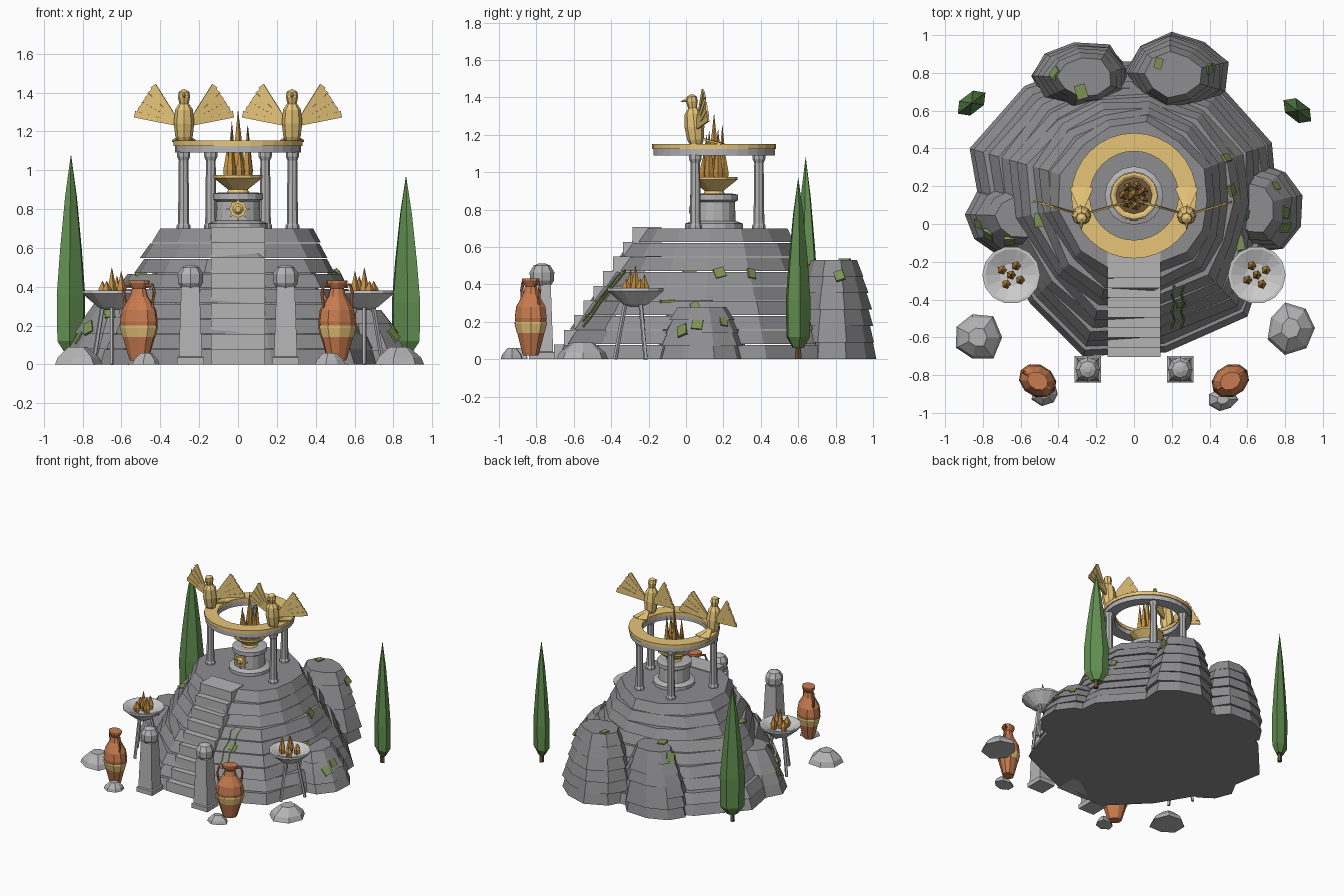
import bpy, bmesh, math, random
from mathutils import Vector, Matrix

if "Cube" in bpy.data.objects:
    bpy.data.objects.remove(bpy.data.objects["Cube"])

rnd = random.Random(4)
TAU = math.tau


def mat(name, c):
    m = bpy.data.materials.new(name)
    m.diffuse_color = (*c, 1)
    m.use_nodes = True
    m.node_tree.nodes["Principled BSDF"].inputs["Base Color"].default_value = m.diffuse_color
    return m


ROCK = mat("dark_rock", (.27, .27, .28))
STONE = mat("cut_stone", (.46, .46, .47))
PALE = mat("pale_stone", (.6, .6, .6))
GOLD = mat("gold", (.80, .56, .19))
CLAY = mat("terracotta", (.58, .20, .08))
LEAF = mat("cypress_green", (.12, .27, .08))
MOSS = mat("moss", (.20, .29, .09))
FIRE = mat("flame", (.55, .28, .06))
BARK = mat("bark", (.16, .09, .04))


def loft(name, stacks, m=None, M=Matrix()):
    """Closed low-poly solids; each stack is a list of equal-sized rings."""
    bm = bmesh.new()
    for rings in stacks:
        vs = [[bm.verts.new(M @ Vector(p)) for p in r] for r in rings]
        n = len(vs[0])
        for a, b in zip(vs, vs[1:]):
            for i in range(n):
                bm.faces.new((a[i], a[(i + 1) % n], b[(i + 1) % n], b[i]))
        bm.faces.new(vs[0][::-1])
        bm.faces.new(vs[-1])
    bmesh.ops.recalc_face_normals(bm, faces=bm.faces)
    me = bpy.data.meshes.new(name)
    bm.to_mesh(me)
    bm.free()
    ob = bpy.data.objects.new(name, me)
    bpy.context.collection.objects.link(ob)
    me.materials.append(m or STONE)
    return ob


def circle(r, z, n, a0=0):
    r = max(r, .0008)
    return [(r * math.cos(a0 + TAU * i / n), r * math.sin(a0 + TAU * i / n), z) for i in range(n)]


def lathe(name, prof, n, loc, m=None, rot=(0, 0, 0), scale=(1, 1, 1), a0=0):
    M = Matrix.LocRotScale(Vector(loc), Matrix.Rotation(rot[2], 3, 'Z') @ Matrix.Rotation(rot[0], 3, 'X'), Vector(scale))
    return loft(name, [[circle(r, z, n, a0) for r, z in prof]], m, M)


def tube(name, pts, r, m=None, n=5, M=Matrix()):
    pts = [Vector(p) for p in pts]
    rings = []
    for i, p in enumerate(pts):
        t = pts[min(i + 1, len(pts) - 1)] - pts[max(i - 1, 0)]
        q = t.to_track_quat('Z', 'Y')
        rings.append([p + q @ Vector(c) for c in circle(r, 0, n)])
    return loft(name, [rings], m, M)


# Terraced hill: nine slabs between the plateau and an irregular base outline
C = Vector((0, .15, 0))
base = [(-.87, .4), (-.80, .0), (-.55, -.42), (-.27, -.70), (.17, -.68), (.60, -.49), (.70, -.2),
        (.76, .1), (.73, .43), (.47, .72), (.12, .86), (-.25, .86), (-.58, .73)]
stacks = []
for k in range(9):
    rings = []
    jit = [rnd.uniform(-.045, .045) * (k > 0) for _ in base]
    for t, z in ((k / 9 - .035 * (k > 0), k * .078 + .003 * (k > 0)), ((k + .6) / 9, (k + 1) * .078 - .002)):
        ring = []
        for b, j in zip(base, jit):
            b = Vector((*b, 0))
            top = C + (b - C).normalized() * .37
            p = b.lerp(top, max(0, t + j))
            ring.append((p.x, p.y, z))
        rings.append(ring)
    stacks.append(rings)
loft("terraced_hill", stacks, ROCK)


# Layered boulders leaning on the hill
def boulder(name, x, y, rx, ry, h, layers, lean=.1):
    n, st = 9, []
    wob = [rnd.uniform(.9, 1.06) for _ in range(n)]
    for k in range(layers):
        rings = []
        lw = [w * rnd.uniform(.96, 1.03) for w in wob]
        for f, z, g in ((k / layers, k, 1), ((k + .9) / layers, k + 1, .93)):
            s = (1 - .42 * f ** 2) * g
            rings.append([(x * (1 - lean * f) + rx * s * w * math.cos(TAU * i / n + .3),
                           y + ry * s * w * math.sin(TAU * i / n + .3), z * h / layers) for i, w in enumerate(lw)])
        st.append(rings)
    loft(name, st, ROCK)


boulder("back_boulder_left", -.29, .775, .27, .195, .50, 6)
boulder("back_boulder_right", .235, .79, .27, .22, .53, 6)
boulder("side_boulder_left", -.69, .04, .20, .20, .32, 4)
boulder("side_boulder_right", .70, .08, .19, .23, .28, 4)

# Moss patches and creepers laid on the rock by ray casting
bpy.context.view_layer.update()
dg = bpy.context.evaluated_depsgraph_get()


def drop(x, y):
    ok, p, nrm, *_ = bpy.context.scene.ray_cast(dg, Vector((x, y, 2)), Vector((0, 0, -1)))
    return (p, nrm) if ok else (Vector((x, y, 0)), Vector((0, 0, 1)))


for x, y in ((-.42, .80), (.13, .85), (-.28, .70), (.49, .35), (.52, .18), (-.77, -.06), (-.82, .0), (.75, .2),
             (.6, .05), (.56, -.1), (.80, -.02), (-.5, .02), (-.66, -.09), (.40, .82), (.25, -.42), (.8, .06)):
    p, nrm = drop(x, y)
    a, b = rnd.uniform(.02, .03), rnd.uniform(.025, .04)
    M = Matrix.Translation(p) @ nrm.to_track_quat('Z', 'Y').to_matrix().to_4x4() @ Matrix.Rotation(rnd.uniform(-.5, .5), 4, 'Z')
    loft("moss_patch", [[[(-a, -b, z), (a, -b, z), (a, b, z), (-a, b, z)] for z in (-.01, .008)]], MOSS, M)
for x0 in (.2, .25):
    pts = [drop(x0 + .015 * (i % 2), -.55 + .045 * i)[0] + Vector((0, 0, .01)) for i in range(6)]
    tube("creeper", pts, .006, MOSS, 4)

# Stairway
for k in range(9):
    y0, z1 = -.705 + .0525 * k, (k + 1) * .0785
    y1 = -.13 if k == 8 else y0 + .12
    zb = max(0, z1 - .16)
    loft("stair_step", [[[(-.14, y0, z), (.14, y0, z), (.14, y1, z), (-.14, y1, z)] for z in (zb, z1)]])

# Altar, bowl, sun emblem and fire
lathe("altar", [(.155, .695), (.155, .725), (.115, .74), (.112, .84), (.128, .85), (.128, .88), (.10, .885)], 16, C)
lathe("altar_bowl", [(.06, .88), (.05, .90), (.125, .96), (.125, .975), (.11, .975), (.04, .93)], 12, C, GOLD)
lathe("altar_embers", [(.05, .935), (.10, .966), (.04, .972)], 12, C, BARK)
lathe("sun_disc", [(.042, 0), (.042, .012), (.028, .012), (.015, .025)], 12, (0, .04, .80), GOLD, (math.pi / 2, 0, 0))
for i in range(8):
    a = TAU * i / 8
    d, w = Vector((math.cos(a), 0, math.sin(a))), Vector((-math.sin(a), 0, math.cos(a)))
    o, f = Vector((0, .038, .80)), Vector((0, -.012, 0))
    loft("sun_ray", [[[o + d * l + w * s * hw + f * g for s, g in ((-1, 0), (1, 0), (1, 1), (-1, 1))]
                      for l, hw in ((.035, .007), (.062, .001))]], GOLD)
lathe("main_flame", [(.03, .93), (.035, 1.02), (0, 1.31)], 5, C, FIRE)
for i in range(7):
    a = TAU * i / 7 + .4
    h = (1.23, 1.13, 1.25, 1.12, 1.2, 1.1, 1.22)[i]
    lathe("altar_flame", [(.02, .93), (.026, 1.0), (0, h)], 5, (.055 * math.cos(a), .15 + .055 * math.sin(a), 0), FIRE)

# Columns and ring beam
for x, y in ((.28, .05), (.14, .39)):
    for s in (-1, 1):
        lathe("column", [(.036, .695), (.036, .715), (.029, .725), (.025, 1.05), (.034, 1.07), (.034, 1.095)], 8, (s * x, y, 0))


def ring(name, ri, ro, z0, z1, m=STONE):
    n, bm = 32, bmesh.new()
    loops = [[bm.verts.new(C + Vector(p)) for p in circle(r, z, n)] for r, z in ((ri, z0), (ro, z0), (ro, z1), (ri, z1))]
    for a, b in zip(loops, loops[1:] + loops[:1]):
        for i in range(n):
            bm.faces.new((a[i], a[(i + 1) % n], b[(i + 1) % n], b[i]))
    bmesh.ops.recalc_face_normals(bm, faces=bm.faces)
    me = bpy.data.meshes.new(name)
    bm.to_mesh(me)
    bm.free()
    bpy.context.collection.objects.link(bpy.data.objects.new(name, me))
    me.materials.append(m)


ring("ring_beam", .24, .325, 1.09, 1.13)
ring("gold_ring", .235, .332, 1.125, 1.152, GOLD)


# Golden birds with fanned wings and tails
def feather(name, root, d, w, L, w0, w1):
    d, w = d.normalized(), w.normalized()
    t = d.cross(w).normalized() * .005
    rings = [[root + d * l + w * s * hw + t * g for s, g in ((-1, -1), (1, -1), (1, 1), (-1, 1))]
             for l, hw in ((0, w0), (L, w1))]
    loft(name, [rings], GOLD)


for s in (-1, 1):
    bx = s * .278
    lathe("bird_body", [(.032, 0), (.045, .03), (.053, .1), (.045, .17), (.024, .2), (.032, .235), (.027, .26), (0, .275)],
          8, (bx, .055, 1.145), GOLD, (.1, 0, 0))
    lathe("bird_beak", [(.012, 0), (0, .04)], 5, (bx, .008, 1.385), GOLD, (1.75, 0, 0))
    for side in (-1, 1):
        for k in range(7):
            a = math.radians(13 + 7.2 * k)
            L = .243 * math.cos(math.radians(21.6)) / math.cos(math.radians(7.2 * (k - 3)))
            feather("wing_feather", Vector((bx + side * .025, .055 + .003 * (k % 2), 1.235)),
                    Vector((side * math.cos(a), .28 * math.cos(a), math.sin(a))),
                    Vector((-side * math.sin(a), -.28 * math.sin(a), math.cos(a))), L, .009, .0165)
    for k in (-1, 0, 1):
        feather("tail_feather", Vector((bx, .08, 1.18)), Vector((.35 * k, 1, -.25)), Vector((1, -.35 * k, 0)), .125, .012, .022)

# Mirrored surroundings
for s in (-1, 1):
    # Head-topped gate pillars
    px, py = s * .245, -.77
    q = math.sqrt(2)
    lathe("pillar_shaft", [(.07 * q, 0), (.07 * q, .035), (.06 * q, .04), (.047 * q, .40), (.03 * q, .42)], 4, (px, py, 0), a0=TAU / 8)
    lathe("pillar_head", [(.045, .39), (.064, .42), (.066, .465), (.045, .50), (.015, .513)], 8, (px, py, 0))
    # Tripod braziers
    b = Vector((s * .65, -.27, 0))
    lathe("brazier_bowl", [(.03, .28), (.07, .295), (.153, .365), (.153, .38), (.138, .38), (.06, .345)], 14, b, PALE)
    for i in range(3):
        a = TAU * i / 3 - TAU / 4
        u = Vector((math.cos(a), math.sin(a), 0))
        tube("brazier_leg", [b + u * .05 + Vector((0, 0, .32)), b + u * .11], .012)
    ring_pts = [(0, 0, .50)] + [(.055 * math.cos(TAU * i / 4 + .5), .055 * math.sin(TAU * i / 4 + .5), .43 + .025 * (i % 3)) for i in range(4)]
    for x, y, h in ring_pts:
        lathe("brazier_flame", [(.018, .33), (.026, .385), (0, h)], 5, b + Vector((s * x, y, 0)), FIRE)
    # Two-handled vases
    v, rot, sc = (s * .51, -.83, .02), (0, 0, s * .55), (1, .8, 1)
    lathe("vase", [(.05, 0), (.056, .015), (.088, .12), (.104, .20), (.095, .26), (.05, .33), (.038, .37),
                   (.058, .40), (.058, .412), (.04, .412)], 10, v, CLAY, rot, sc)
    lathe("vase_band", [(.09, .12), (.1055, .17), (.104, .18)], 10, v, GOLD, rot, sc)
    MV = Matrix.Translation(v) @ Matrix.Rotation(rot[2], 4, 'Z')
    for h in (-1, 1):
        tube("vase_handle", [(h * .045, 0, .385), (h * .08, 0, .39), (h * .092, 0, .35), (h * .08, 0, .27)], .009, CLAY, M=MV)
    # Cypresses
    H, tx, ty = (1.08, -.86, .64) if s < 0 else (.97, .865, .60)
    lathe("cypress", [(.04, .06), (.088, .12), (.092, .33 * H), (.070, .55 * H), (.038, .80 * H), (0, H)], 6,
          (tx, ty, 0), LEAF, (0, 0, -s * .65), (1, .6, 1))
    lathe("cypress_trunk", [(.018, 0), (.015, .1)], 5, (tx, ty, 0), BARK)
    # Loose stones
    for nm, x, y, r, ry, h in (("large_stone", .83, -.60 if s < 0 else -.55, .135, .14, .09),
                               ("small_stone", .47, -.90 if s < 0 else -.93, .08, .065, .06)):
        wob = [rnd.uniform(.82, 1.05) for _ in range(7)]
        rings = [[(s * x + r * k * w * math.cos(TAU * i / 7), y + ry * k * w * math.sin(TAU * i / 7), z)
                  for i, w in enumerate(wob)] for k, z in ((1, 0), (.88, h * .4), (.4, h))]
        loft(nm, [rings])
